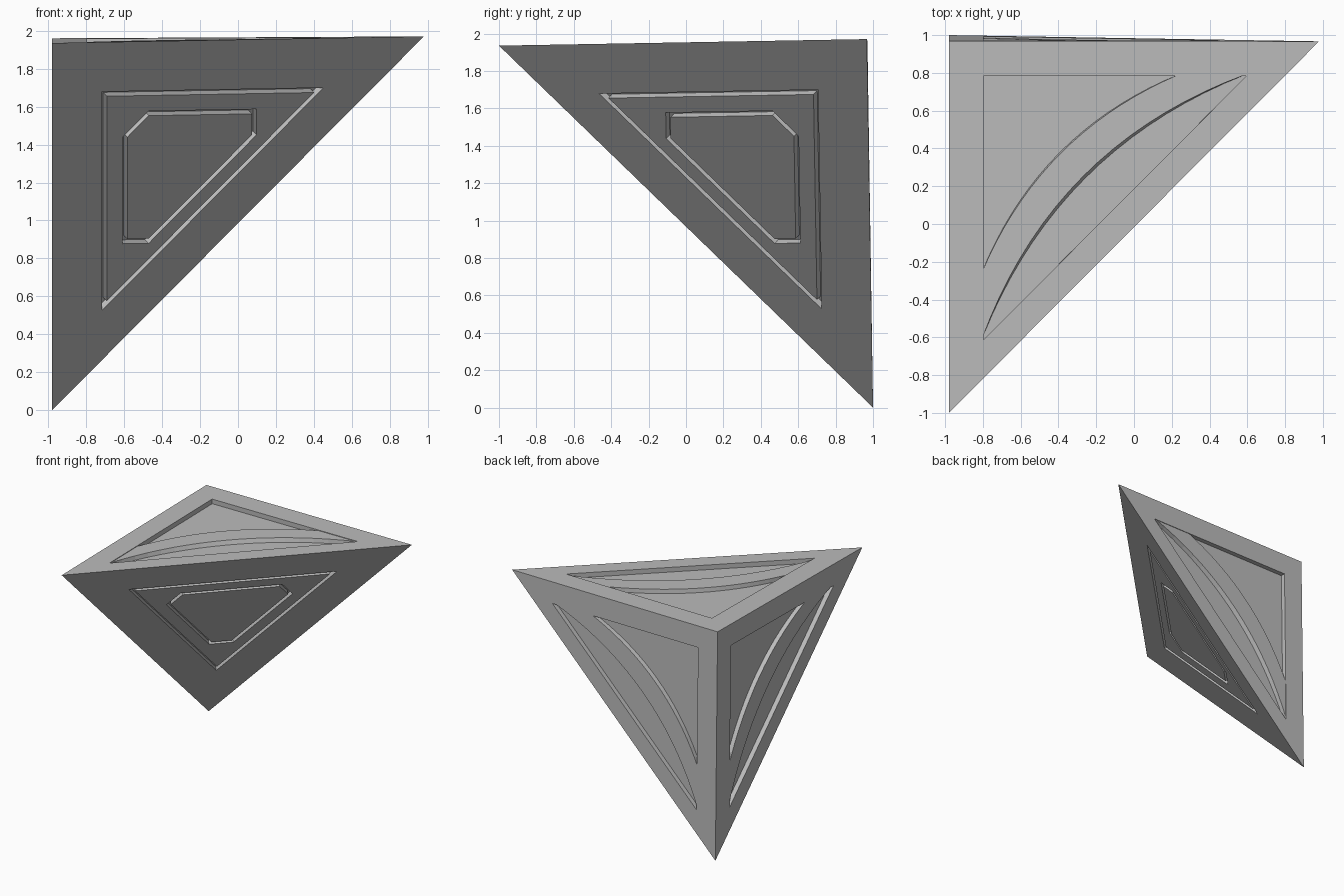
import bpy, bmesh
from mathutils import Vector

if "Cube" in bpy.data.objects:
    bpy.data.objects.remove(bpy.data.objects["Cube"])

# One plain grey for everything
grey = bpy.data.materials.new("plain_grey")
grey.diffuse_color = (0.5, 0.5, 0.5, 1)
grey.use_nodes = True
grey.node_tree.nodes["Principled BSDF"].inputs["Base Color"].default_value = grey.diffuse_color

# Corners of the wedge-shaped tetrahedron
A = Vector((-0.98, 0.97, 1.96))   # square corner
B = Vector((-0.98, -1.0, 1.935))  # front tip
C = Vector((0.98, 0.967, 1.97))   # right tip
D = Vector((-0.98, 1.0, 0.0))     # bottom tip
centre = (A + B + C + D) / 4


def make_object(name, bm):
    bmesh.ops.recalc_face_normals(bm, faces=bm.faces[:])
    me = bpy.data.meshes.new(name)
    bm.to_mesh(me)
    bm.free()
    me.materials.append(grey)
    ob = bpy.data.objects.new(name, me)
    bpy.context.scene.collection.objects.link(ob)
    return ob


def normal(p, q, r):
    n = (q - p).cross(r - p).normalized()
    return n if n.dot(p - centre) > 0 else -n


def prism(name, top, bottom):
    bm = bmesh.new()
    t = [bm.verts.new(p) for p in top]
    b = [bm.verts.new(p) for p in bottom]
    bm.faces.new(t)
    bm.faces.new(b)
    for i in range(len(t)):
        j = (i + 1) % len(t)
        bm.faces.new((t[i], t[j], b[j], b[i]))
    return make_object(name, bm)


def ring(name, outer, inner, n, hi, lo):
    bm = bmesh.new()
    loops = [[bm.verts.new(p + n * h) for p in pts]
             for pts, h in ((outer, hi), (inner, hi), (inner, lo), (outer, lo))]
    k = len(outer)
    for a in range(4):
        l, m = loops[a], loops[(a + 1) % 4]
        for i in range(k):
            j = (i + 1) % k
            bm.faces.new((l[i], l[j], m[j], m[i]))
    return make_object(name, bm)


def cut(body, cutter):
    mod = body.modifiers.new("cut", 'BOOLEAN')
    mod.operation = 'DIFFERENCE'
    mod.solver = 'EXACT'
    mod.object = cutter
    bpy.context.view_layer.objects.active = body
    bpy.ops.object.modifier_apply(modifier=mod.name)
    bpy.data.objects.remove(cutter)


def arc(end0, end1, c, steps=18):
    # curve from (end0, end1) to (end1, end0) in face coordinates
    pts = []
    for i in range(steps + 1):
        t = i / steps
        a, b, d = (1 - t) ** 2, 2 * t * (1 - t), t * t
        pts.append((a * end0 + b * c + d * end1, a * end1 + b * c + d * end0))
    return pts


# Solid body
bm = bmesh.new()
v = [bm.verts.new(p) for p in (A, B, C, D)]
for i, j, k in ((0, 1, 2), (0, 1, 3), (0, 2, 3), (1, 2, 3)):
    bm.faces.new((v[i], v[j], v[k]))
body = make_object("wedge_body", bm)

# Three square-corner faces: sunk triangle panel with a raised crescent
for label, P, Q in (("top", C, B), ("left", B, D), ("back", C, D)):
    n = normal(A, P, Q)

    def at(uv, h):
        return A + (P - A) * uv[0] + (Q - A) * uv[1] + n * h

    tri = [(0.094, 0.094), (0.803, 0.094), (0.094, 0.803)]
    cut(body, prism("panel_cutter", [at(p, 0.03) for p in tri],
                    [at(p, -0.04) for p in tri]))
    upper = arc(0.09, 0.62, 0.249) + arc(0.09, 0.80, 0.281)[::-1]
    lower = arc(0.09, 0.62, 0.243) + arc(0.09, 0.80, 0.295)[::-1]
    prism(label + "_crescent", [at(p, -0.005) for p in upper],
          [at(p, -0.05) for p in lower])

# Slanted face: engraved triangle and clipped triangle outlines
n = normal(B, C, D)


def slanted(weights):
    return [B * b + C * c + D * d for b, c, d in weights]


def triangle(m):
    k = 1 - 2 * m
    return slanted([(k, m, m), (m, k, m), (m, m, k)])


def clipped(lo, hi):
    mid = 1 - lo - hi
    return slanted([(hi, mid, lo), (mid, hi, lo), (lo, hi, mid),
                    (lo, mid, hi), (mid, lo, hi), (hi, lo, mid)])


cut(body, ring("groove_cutter", triangle(0.135), triangle(0.1475), n, 0.02, -0.035))
cut(body, ring("groove_cutter", clipped(0.19, 0.55), clipped(0.2025, 0.5375),
               n, 0.02, -0.035))
